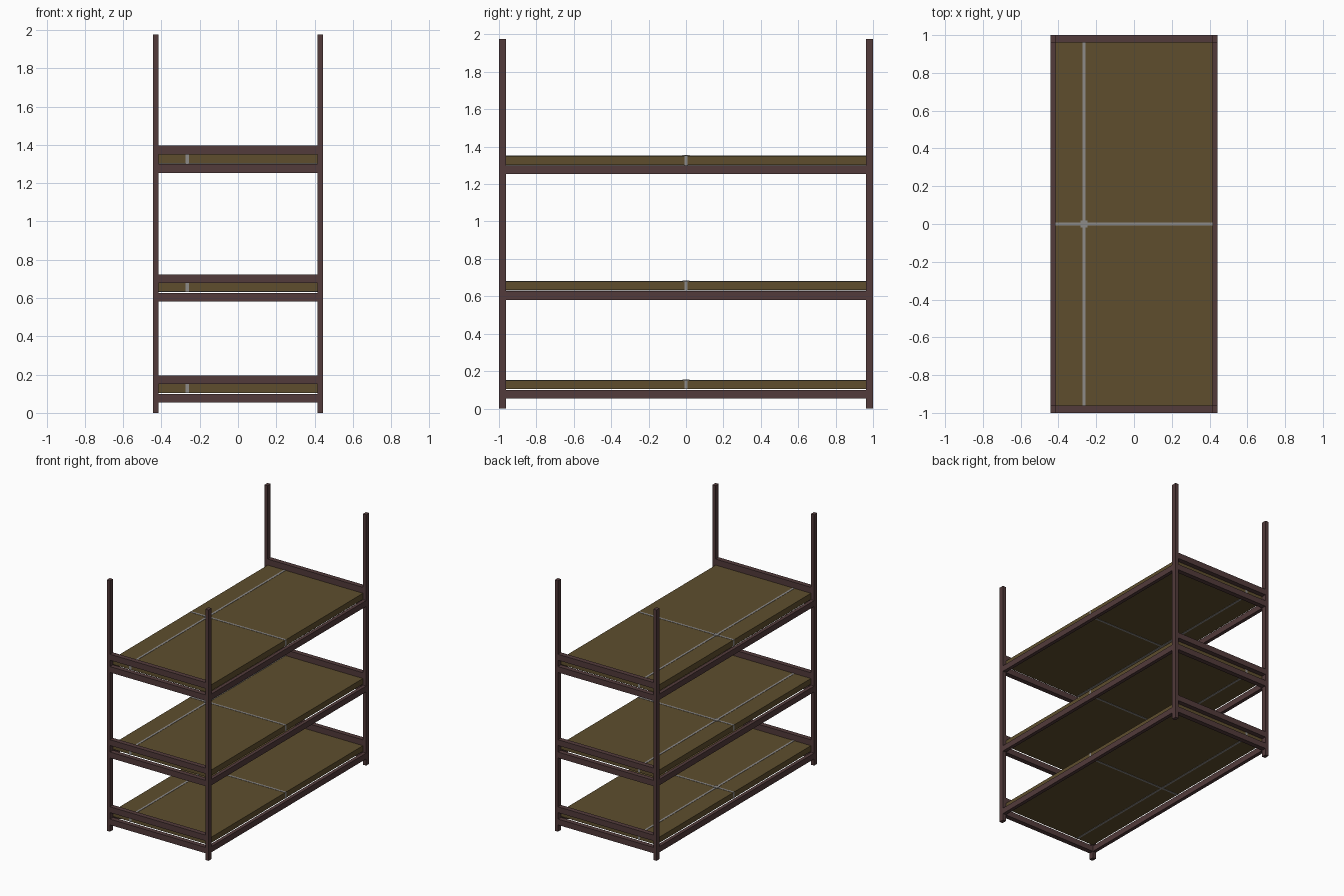
import bpy, bmesh
from mathutils import Matrix, Vector

if "Cube" in bpy.data.objects:
    bpy.data.objects.remove(bpy.data.objects["Cube"])


def material(name, col):
    m = bpy.data.materials.new(name)
    m.diffuse_color = (*col, 1)
    m.use_nodes = True
    m.node_tree.nodes["Principled BSDF"].inputs["Base Color"].default_value = m.diffuse_color
    return m


FRAME = material("dark brown steel", (0.084, 0.043, 0.043))
BOX = material("olive cardboard", (0.112, 0.076, 0.027))
STRAP = material("grey strap", (0.27, 0.26, 0.25))


def boxes(name, mat, spans):
    """One object from boxes given as (x0, x1, y0, y1, z0, z1)."""
    bm = bmesh.new()
    for x0, x1, y0, y1, z0, z1 in spans:
        c = Vector((x0 + x1, y0 + y1, z0 + z1)) / 2
        bmesh.ops.create_cube(bm, size=1, matrix=Matrix.Translation(c)
                              @ Matrix.Diagonal((x1 - x0, y1 - y0, z1 - z0, 1)))
    me = bpy.data.meshes.new(name)
    bm.to_mesh(me)
    bm.free()
    me.materials.append(mat)
    ob = bpy.data.objects.new(name, me)
    bpy.context.collection.objects.link(ob)
    return ob


def both(lo, hi):
    """The same span on the negative and the positive side."""
    return ((-hi, -lo), (lo, hi))


X1, X0 = 0.443, 0.415      # outer and inner frame faces
Y1, Y0 = 1.0, 0.962
HEIGHT = 1.975
T = 0.002                  # strap thickness
W = 0.008                  # strap half width
SX = -0.265                # position of the lengthwise strap

# corner posts
boxes("corner_posts", FRAME, [(*x, *y, 0, HEIGHT)
                              for x in both(X0, X1) for y in both(Y0, Y1)])

# tiers: rail bottom, rail top, box bottom, box top, end rail top
tiers = {
    "lower": (0.053, 0.099, 0.105, 0.150, 0.196),
    "middle": (0.581, 0.627, 0.634, 0.679, 0.724),
    "upper": (1.254, 1.300, 1.302, 1.350, 1.397),
}
for tier, (r0, r1, b0, b1, e1) in tiers.items():
    # long side rails
    boxes(tier + "_side_rails", FRAME, [(*x, -Y0, Y0, r0, r1) for x in both(X0, X1)])
    # short end rails, below and above the box
    boxes(tier + "_end_rails", FRAME, [(-X0, X0, *y, a, b) for y in both(Y0, Y1)
                                       for a, b in ((r0, r1), (b1, e1))])
    # flat box filling the tier
    boxes(tier + "_box", BOX, [(-X0, X0, -Y0, Y0, b0, b1)])
    # lengthwise strap wrapped around the box
    boxes(tier + "_long_strap", STRAP,
          [(SX - W, SX + W, -Y0, Y0, *z) for z in ((b0 - T, b0), (b1, b1 + T))]
          + [(SX - W - 0.002, SX + W + 0.002, *y, b0, b1) for y in both(Y0, Y0 + T)])
    # crosswise strap wrapped around the box
    boxes(tier + "_cross_strap", STRAP,
          [(-X0, X0, -W, W, *z) for z in ((b0 - T, b0), (b1, b1 + T))]
          + [(*x, -W, W, b0, b1) for x in both(X0, X0 + T)])
    # buckle where the straps cross
    boxes(tier + "_buckle", STRAP, [(SX - 0.018, SX + 0.018, -0.018, 0.018, b1, b1 + 0.005)])
